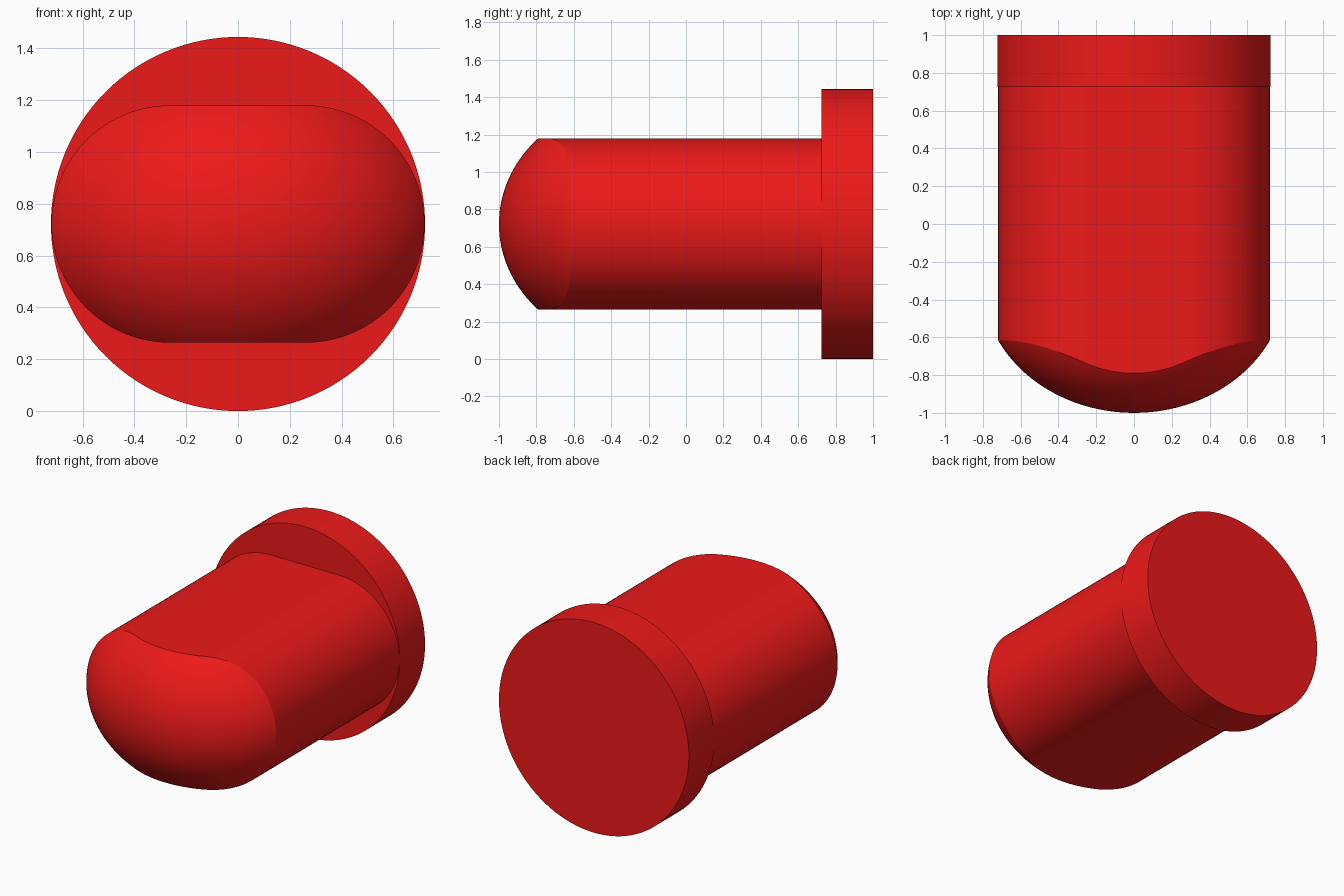
import bpy, bmesh
from math import sin, cos, pi, sqrt, radians

if "Cube" in bpy.data.objects:
    bpy.data.objects.remove(bpy.data.objects["Cube"])

ZC = 0.722          # height of the centre axis
RX, RZ = 0.72, 0.458  # half width and half height of the body
FLANGE_Y = 0.725

red = bpy.data.materials.new("red")
red.diffuse_color = (0.85, 0.01, 0.01, 1)
red.use_nodes = True
red.node_tree.nodes["Principled BSDF"].inputs["Base Color"].default_value = red.diffuse_color


def finish(bm, name):
    bmesh.ops.recalc_face_normals(bm, faces=bm.faces)
    me = bpy.data.meshes.new(name)
    bm.to_mesh(me)
    bm.free()
    ob = bpy.data.objects.new(name, me)
    bpy.context.collection.objects.link(ob)
    me.materials.append(red)
    bpy.ops.object.select_all(action='DESELECT')
    ob.select_set(True)
    bpy.context.view_layer.objects.active = ob
    bpy.ops.object.shade_smooth_by_angle(angle=radians(20))
    return ob


def loft(rings, tip, name):
    """Skin rings of equal length, close the start to a tip and cap the end."""
    bm = bmesh.new()
    vs = [[bm.verts.new(p) for p in r] for r in rings]
    n = len(vs[0])
    t = bm.verts.new(tip)
    for i in range(n):
        j = (i + 1) % n
        bm.faces.new((t, vs[0][i], vs[0][j]))
        for a, b in zip(vs, vs[1:]):
            bm.faces.new((a[i], b[i], b[j], a[j]))
    bm.faces.new(vs[-1])
    return finish(bm, name)


# Stadium cross-section: two half circles joined by subdivided flats
half = RX - RZ
section = []
for side in (1, -1):
    for i in range(49):
        a = -pi / 2 + pi * i / 48
        section.append((side * (half + RZ * cos(a)), side * RZ * sin(a)))
    for i in range(1, 12):
        section.append((side * half * (1 - i / 6), side * RZ))


# Ellipsoidal nose depth
def nose_y(x, z):
    return -1 + 0.7 * (1 - sqrt(1 - 1.538 * x * x - 2.431 * z * z))


# Body with domed nose
rings = []
for k in range(1, 25):
    s = sin(k / 24 * pi / 2)
    rings.append([(x * s, nose_y(x * s, z * s), ZC + z * s) for x, z in section])
rings.append([(x, FLANGE_Y + 0.02, ZC + z) for x, z in section])
loft(rings, (0, -1, ZC), "domed_body")

# Round end flange
circle = [(0.722 * cos(2 * pi * i / 128), 0.722 * sin(2 * pi * i / 128)) for i in range(128)]
loft([[(x, y, ZC + z) for x, z in circle] for y in (FLANGE_Y, 1.0)],
     (0, FLANGE_Y, ZC), "end_flange")
